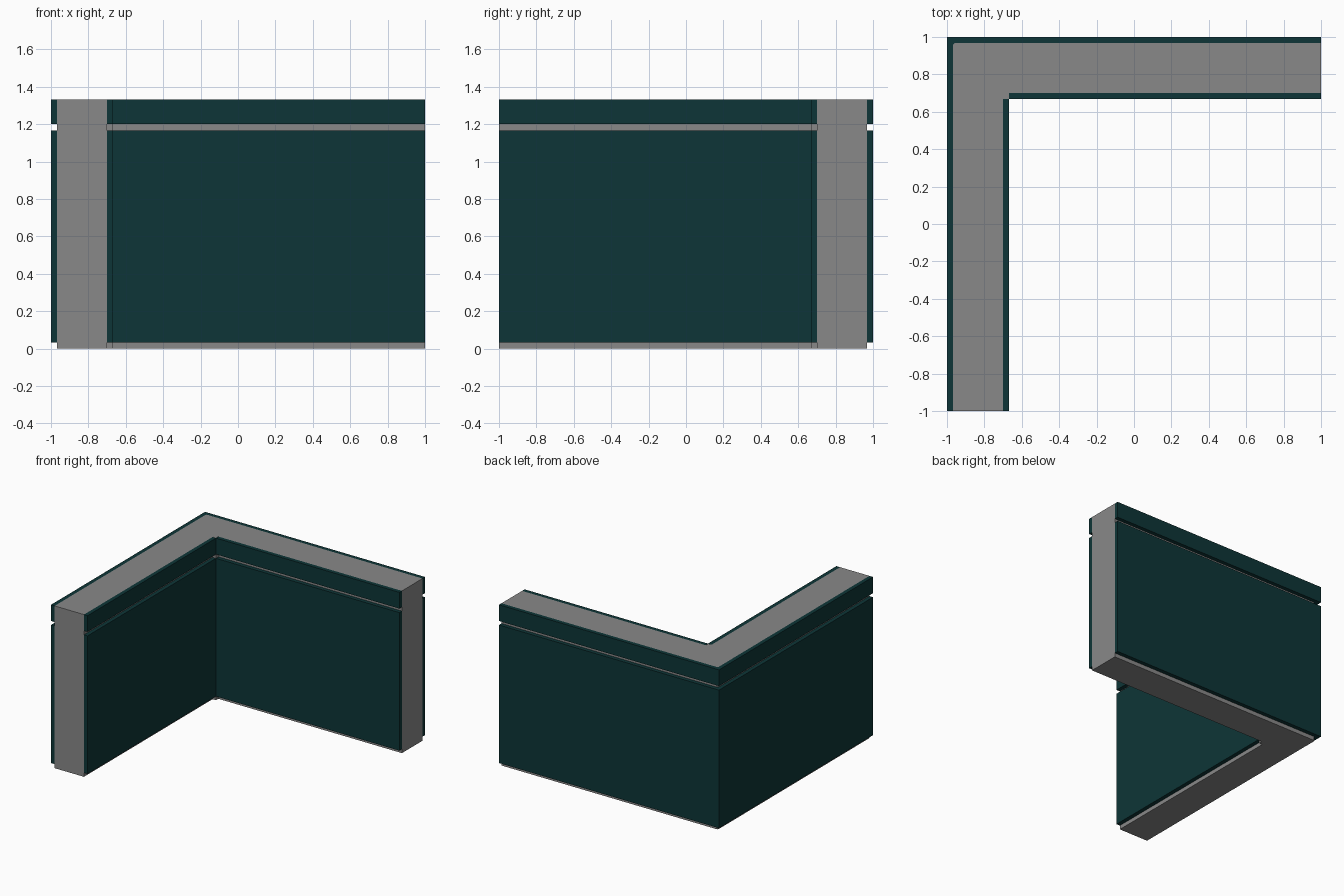
import bpy, bmesh

if "Cube" in bpy.data.objects:
    bpy.data.objects.remove(bpy.data.objects["Cube"])

# Overall sizes
H = 1.333          # wall height
W = 0.333          # full wall width
T = 0.033          # panel thickness
C = 0.008          # tiny corner chamfer


def material(name, rgb):
    m = bpy.data.materials.new(name)
    m.diffuse_color = (*rgb, 1)
    m.use_nodes = True
    m.node_tree.nodes["Principled BSDF"].inputs["Base Color"].default_value = m.diffuse_color
    return m


grey = material("wall grey", (0.25, 0.25, 0.25))
teal = material("dark teal", (0.004, 0.036, 0.038))


def prism(name, pts, z0, z1, mat):
    """Extrude a plan outline from z0 to z1."""
    bm = bmesh.new()
    face = bm.faces.new([bm.verts.new((x, y, z0)) for x, y in pts])
    top = bmesh.ops.extrude_face_region(bm, geom=[face])["geom"]
    bmesh.ops.translate(bm, vec=(0, 0, z1 - z0),
                        verts=[v for v in top if isinstance(v, bmesh.types.BMVert)])
    bmesh.ops.recalc_face_normals(bm, faces=bm.faces)
    me = bpy.data.meshes.new(name)
    bm.to_mesh(me)
    bm.free()
    me.materials.append(mat)
    ob = bpy.data.objects.new(name, me)
    bpy.context.collection.objects.link(ob)


def mirrored(half):
    """Complete an outline across the diagonal of the corner (x, y) -> (-y, -x)."""
    return half + [(-y, -x) for x, y in reversed(half)]


o, i, n = -1 + T, -1 + W - T, -1 + W   # core outer, core inner, panel inner

# Grey wall core: L plan with a chamfered outer corner and small inner corner post
core = [(n, 1 - W + C / 4), (i, 1 - W + C / 4), (i, -1), (o, -1), (o, 1 - T - C)]
prism("wall_core", mirrored(core), 0, H, grey)

# Lower panels and top bands, on the outside and inside of the corner
for label, z0, z1 in (("lower_panel", T, 1.167), ("top_band", 1.2, H)):
    outer = [(o, 1 - T - C), (o, -1), (-1, -1), (-1, 1)]
    pts = [(o, 1 - T - C), (o, -1), (-1, -1), (-1, 1), (1, 1), (1, 1 - T), (-1 + T + C, 1 - T)]
    prism("outer_" + label, pts, z0, z1, teal)
    prism("inner_side_" + label, [(i, -1), (n, -1), (n, 1 - W), (i, 1 - W)], z0, z1, teal)
    prism("inner_back_" + label, [(n, 1 - W), (1, 1 - W), (1, 1 - W + T), (n, 1 - W + T)], z0, z1, teal)
